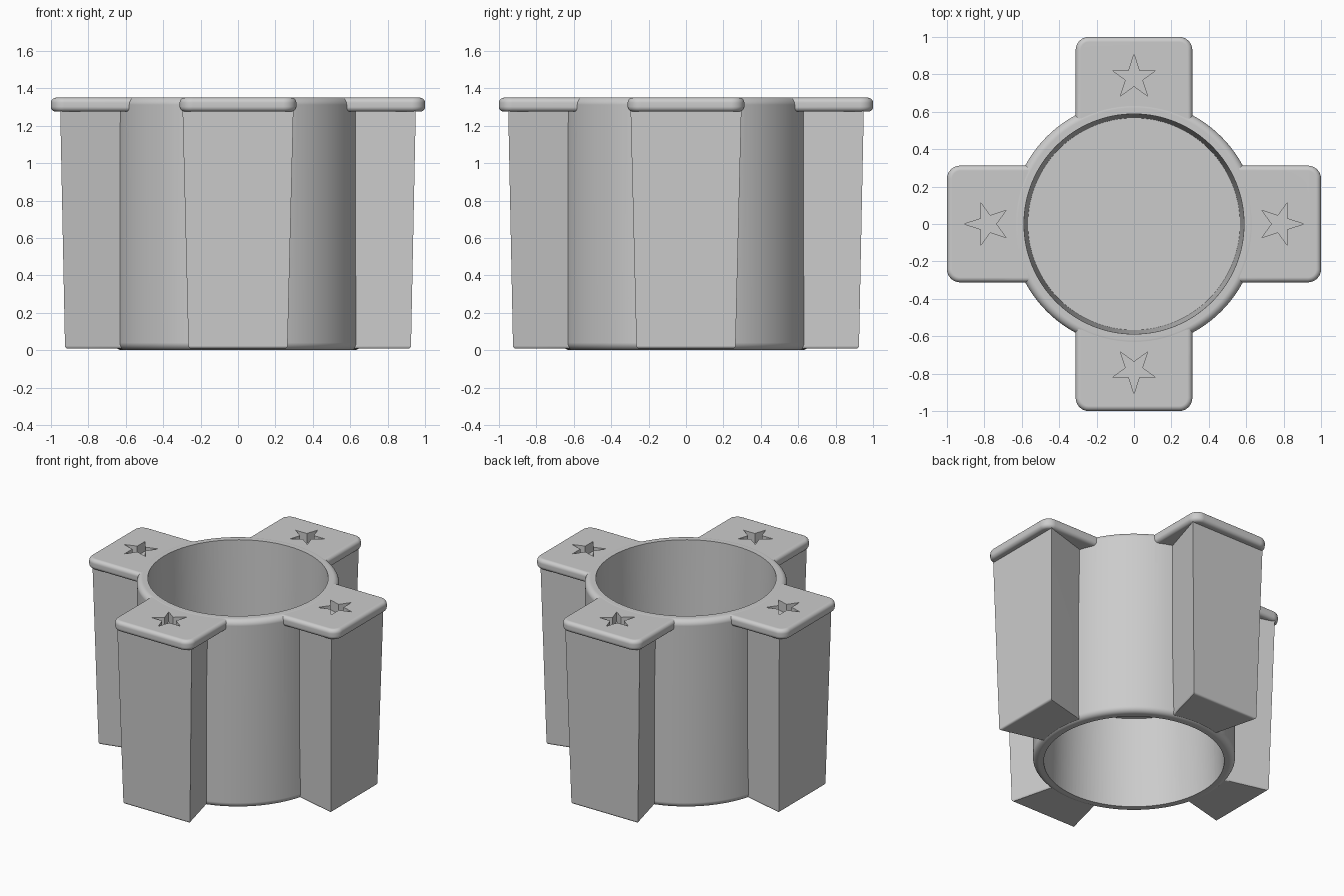
import bpy, bmesh
from math import sin, cos, pi, radians
from mathutils import Matrix

cube = bpy.data.objects.get("Cube")
if cube:
    bpy.data.objects.remove(cube, do_unlink=True)

HEIGHT = 1.35
grey = bpy.data.materials.new("plain_grey")
grey.use_nodes = True
grey.diffuse_color = (0.6, 0.6, 0.6, 1)
bsdf = next(n for n in grey.node_tree.nodes if n.type == 'BSDF_PRINCIPLED')
bsdf.inputs["Base Color"].default_value = grey.diffuse_color


def make_object(name, bm, turn=0):
    bmesh.ops.recalc_face_normals(bm, faces=bm.faces)
    bm.transform(Matrix.Rotation(turn, 4, 'Z'))
    mesh = bpy.data.meshes.new(name)
    bm.to_mesh(mesh)
    bm.free()
    mesh.materials.append(grey)
    obj = bpy.data.objects.new(name, mesh)
    bpy.context.collection.objects.link(obj)
    return obj


def lathe(name, profile):
    """Solid turned about z; the profile starts and ends on the axis."""
    bm = bmesh.new()
    verts = [bm.verts.new((r, 0, z)) for r, z in profile]
    edges = [bm.edges.new(pair) for pair in zip(verts, verts[1:])]
    bmesh.ops.spin(bm, geom=verts + edges, cent=(0, 0, 0), axis=(0, 0, 1),
                   angle=2 * pi, steps=128, use_duplicate=False)
    bmesh.ops.remove_doubles(bm, verts=bm.verts, dist=1e-5)
    return make_object(name, bm)


def loft(name, layers, turn):
    """Solid through stacked (outline, z) layers with matching points."""
    bm = bmesh.new()
    rings = [[bm.verts.new((x, y, z)) for x, y in outline] for outline, z in layers]
    bm.faces.new(rings[0][::-1])
    bm.faces.new(rings[-1])
    n = len(rings[0])
    for low, high in zip(rings, rings[1:]):
        for i in range(n):
            j = (i + 1) % n
            bm.faces.new((low[i], low[j], high[j], high[i]))
    return make_object(name, bm, turn)


def combine(target, tool, operation):
    mod = target.modifiers.new(operation.lower(), 'BOOLEAN')
    mod.object, mod.operation, mod.solver = tool, operation, 'EXACT'
    bpy.ops.object.select_all(action='DESELECT')
    bpy.context.view_layer.objects.active = target
    target.select_set(True)
    bpy.ops.object.modifier_apply(modifier=mod.name)
    bpy.data.objects.remove(tool, do_unlink=True)


def arc(cx, cy, radius, start, steps=8):
    return [(cx + radius * cos(start + i * pi / 2 / steps),
             cy + radius * sin(start + i * pi / 2 / steps)) for i in range(steps + 1)]


def wedge(outer, half, inset=0.0):
    """Lug section: wide at the outer end, narrow where it meets the drum."""
    x, y, root = outer - inset, half - inset, 0.145 - inset
    return [(0.45, -root), (x, -y), (x, y), (0.45, root)]


def plate(inset):
    """Cap plate outline with rounded outer corners."""
    w, c = 0.312 - inset, 0.07 - inset
    x = 1 - inset - c
    return ([(0.4, -w)] + arc(x, c - w, c, -pi / 2)
            + arc(x, w - c, c, 0) + [(0.4, w)])


# Central drum with rounded rims
R, F = 0.66, 0.04
TOP = HEIGHT + 0.002
body = lathe("drum_with_four_lugs",
             [(0, 0)] + arc(R - F, F, F, -pi / 2) + arc(R - F, TOP - F, F, 0) + [(0, TOP)])

# Rounded edge of the lug foot and of the cap plate, as (inset, z) steps
FOOT, EDGE = 0.015, 0.027
foot_steps = [(-x, z) for x, z in arc(-FOOT, 0.008 + FOOT, FOOT, -pi / 2, 3)]
edge_steps = [(-x, z) for x, z in arc(-EDGE, 1.275 + EDGE, EDGE, -pi / 2, 5)
              + arc(-EDGE, HEIGHT - EDGE, EDGE, 0, 5)]

# Four tapered lugs, each with a cap plate
for k in range(4):
    turn = k * pi / 2
    layers = [(wedge(0.925, 0.265, inset), z) for inset, z in foot_steps]
    layers.append((wedge(0.951, 0.297), 1.31))
    combine(body, loft("lug", layers, turn), 'UNION')
    layers = [(plate(inset), z) for inset, z in edge_steps]
    combine(body, loft("cap_plate", layers, turn), 'UNION')

# Drafted pockets from above and below, leaving a web at mid height
combine(body, lathe("upper_pocket", [(0, 0.69), (0.567, 0.69), (0.59, 1.4), (0, 1.4)]),
        'DIFFERENCE')
combine(body, lathe("lower_pocket", [(0, -0.05), (0.59, -0.05), (0.567, 0.65), (0, 0.65)]),
        'DIFFERENCE')

# Star recesses pointing outward
star = []
for i in range(10):
    r = 0.123 if i % 2 == 0 else 0.047
    star.append((0.784 + r * cos(i * pi / 5), r * sin(i * pi / 5)))
for k in range(4):
    cutter = loft("star_recess", [(star, HEIGHT - 0.07), (star, 1.4)], k * pi / 2)
    combine(body, cutter, 'DIFFERENCE')

# Smooth rounds, crisp corners
bpy.context.view_layer.objects.active = body
body.select_set(True)
bpy.ops.object.shade_smooth_by_angle(angle=radians(32))
weighted = body.modifiers.new("even_shading", 'WEIGHTED_NORMAL')
weighted.keep_sharp = True
